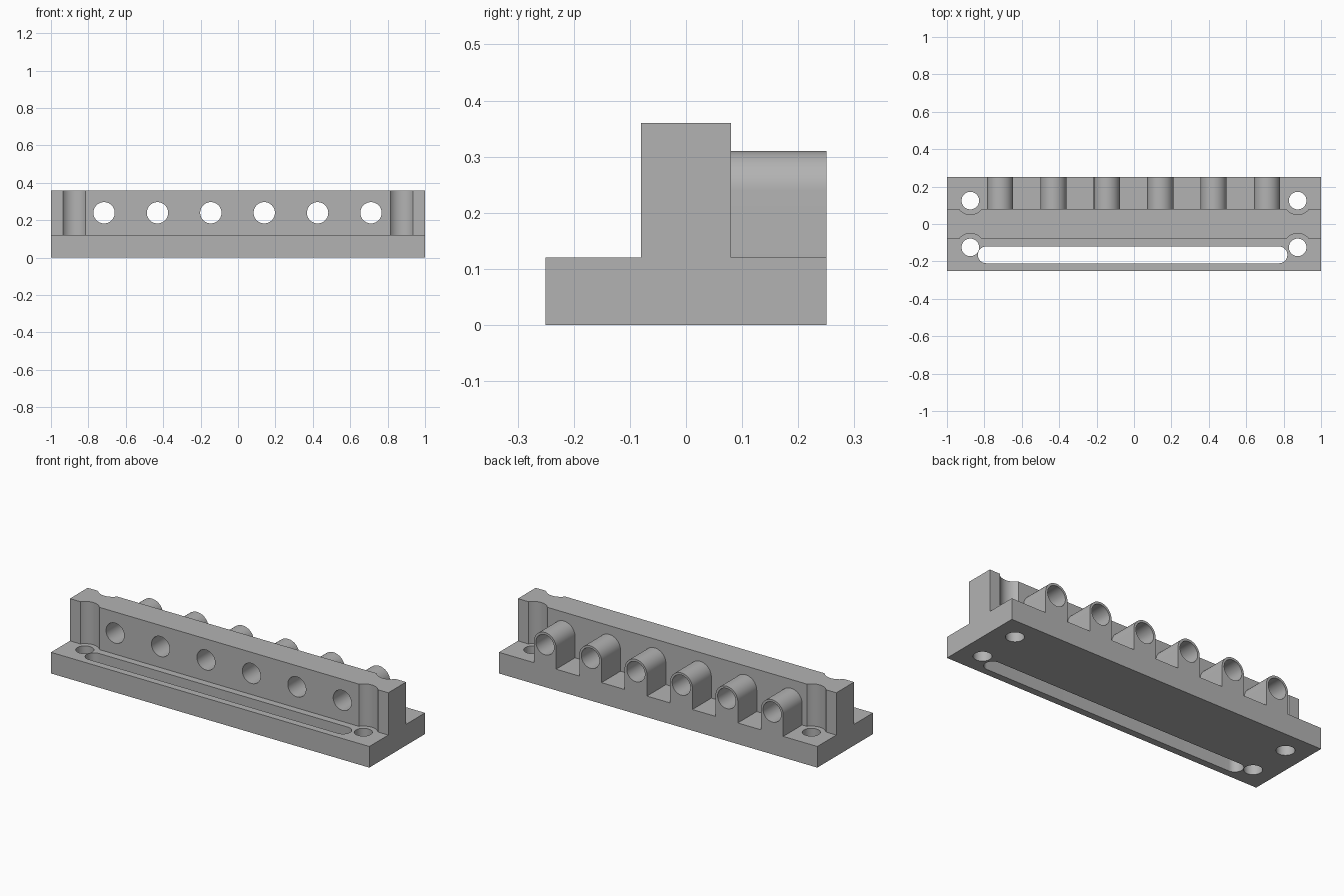
import bpy
import math
from mathutils import Matrix

if "Cube" in bpy.data.objects:
    bpy.data.objects.remove(bpy.data.objects["Cube"])

# One plain grey for the whole part
grey = bpy.data.materials.new("plain_grey")
grey.use_nodes = True
colour = (0.45, 0.45, 0.45, 1)
grey.diffuse_color = colour
grey.node_tree.nodes["Principled BSDF"].inputs["Base Color"].default_value = colour

BASE_TOP, WALL_TOP, HALF_WALL, HALF_DEPTH = 0.12, 0.36, 0.08, 0.25
SCREW_X, SCREW_Y = 0.875, 0.125
TUBE_Z, TUBE_R, BORE_R = 0.24, 0.07, 0.057
TO_X = Matrix(((0, 0, 1), (1, 0, 0), (0, 1, 0))).to_4x4()   # profile (y, z) along x
TO_Y = Matrix(((1, 0, 0), (0, 0, 1), (0, 1, 0))).to_4x4()   # profile (x, z) along y
TO_Z = Matrix.Identity(4)                                   # profile (x, y) along z


def arc(cx, cy, r, start=0, sweep=360, steps=48):
    count = steps if sweep == 360 else steps + 1
    angles = [math.radians(start + sweep * i / steps) for i in range(count)]
    return [(cx + r * math.cos(a), cy + r * math.sin(a)) for a in angles]


def prism(name, outline, low, high, axes):
    """Extrude a closed outline between two distances along an axis."""
    n = len(outline)
    verts = [axes @ Matrix.Translation((u, v, d)).translation
             for d in (low, high) for u, v in outline]
    faces = [list(range(n))[::-1], list(range(n, 2 * n))]
    faces += [(i, (i + 1) % n, (i + 1) % n + n, i + n) for i in range(n)]
    if axes.determinant() < 0:
        faces = [list(f)[::-1] for f in faces]
    mesh = bpy.data.meshes.new(name)
    mesh.from_pydata(verts, [], faces)
    mesh.materials.append(grey)
    obj = bpy.data.objects.new(name, mesh)
    bpy.context.collection.objects.link(obj)
    return obj


def combine(target, tool, operation):
    bpy.context.view_layer.objects.active = target
    mod = target.modifiers.new(operation.lower(), "BOOLEAN")
    mod.operation, mod.object, mod.solver = operation, tool, "EXACT"
    bpy.ops.object.modifier_apply(modifier=mod.name)
    bpy.data.objects.remove(tool)


# Base flange with upright wall
half = [(HALF_DEPTH, 0), (HALF_DEPTH, BASE_TOP), (HALF_WALL, BASE_TOP), (HALF_WALL, WALL_TOP)]
body = prism("manifold_body", half + [(-y, z) for y, z in reversed(half)], -1, 1, TO_X)

# Round-topped nozzles behind the wall, bored right through
nozzle_xs = [-0.716 + 0.2854 * i for i in range(6)]
for x in nozzle_xs:
    arch = arc(x, TUBE_Z, TUBE_R, 0, 180, 32) + [(x - TUBE_R, 0.06), (x + TUBE_R, 0.06)]
    combine(body, prism("nozzle", arch, 0, HALF_DEPTH, TO_Y), "UNION")
for x in nozzle_xs:
    combine(body, prism("bore", arc(x, TUBE_Z, BORE_R), -0.4, 0.4, TO_Y), "DIFFERENCE")

# Corner screw holes with driver clearance scooped from the wall
for x in (-SCREW_X, SCREW_X):
    for y in (-SCREW_Y, SCREW_Y):
        combine(body, prism("screw_hole", arc(x, y, 0.047), -0.1, 0.3, TO_Z), "DIFFERENCE")
        combine(body, prism("clearance", arc(x, y, 0.075), BASE_TOP, 0.5, TO_Z), "DIFFERENCE")

# Long slot through the front flange
slot = arc(0.775, -0.165, 0.045, -90, 180, 24) + arc(-0.79, -0.165, 0.045, 90, 180, 24)
combine(body, prism("slot", slot, -0.1, 0.3, TO_Z), "DIFFERENCE")

# Smooth the round surfaces, keep the edges crisp
bpy.ops.object.select_all(action="DESELECT")
body.select_set(True)
bpy.context.view_layer.objects.active = body
bpy.ops.object.shade_smooth_by_angle(angle=math.radians(30))
